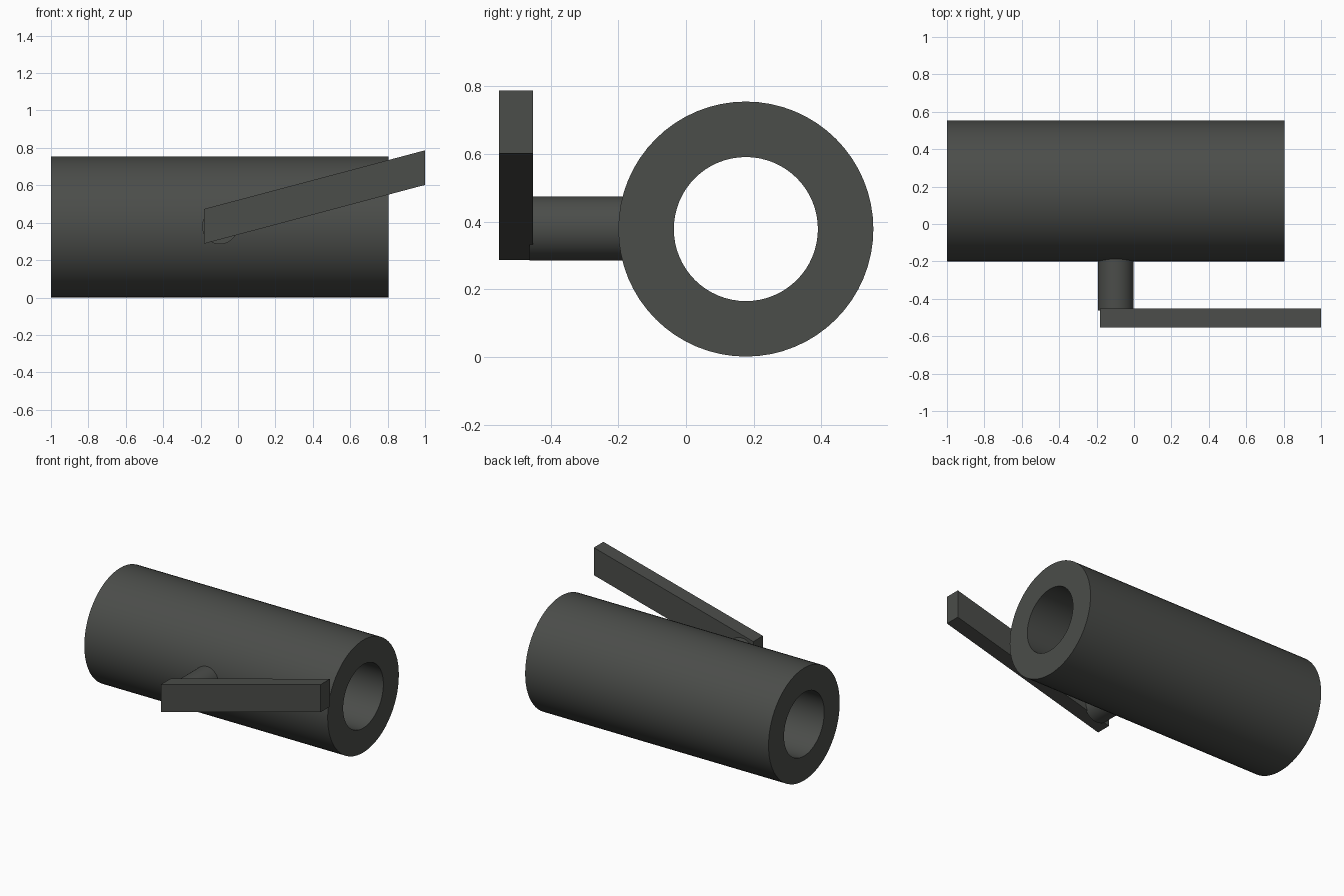
import bpy, bmesh, math
from mathutils import Matrix

if "Cube" in bpy.data.objects:
    bpy.data.objects.remove(bpy.data.objects["Cube"])

mat = bpy.data.materials.new("dark_grey")
mat.diffuse_color = (0.07, 0.074, 0.068, 1)
mat.use_nodes = True
mat.node_tree.nodes["Principled BSDF"].inputs["Base Color"].default_value = mat.diffuse_color


def finish(name, bm, smooth=False):
    bmesh.ops.recalc_face_normals(bm, faces=bm.faces)
    mesh = bpy.data.meshes.new(name)
    bm.to_mesh(mesh)
    bm.free()
    obj = bpy.data.objects.new(name, mesh)
    bpy.context.collection.objects.link(obj)
    mesh.materials.append(mat)
    if smooth:
        bpy.ops.object.select_all(action='DESELECT')
        obj.select_set(True)
        bpy.context.view_layer.objects.active = obj
        bpy.ops.object.shade_smooth_by_angle(angle=math.radians(30))
    return obj


# Thick-walled tube along x: lathe of a rectangular wall section
CY, CZ = 0.177, 0.378
SEGS = 64
bm = bmesh.new()
section = [(-1, 0.213), (0.805, 0.213), (0.805, 0.377), (-1, 0.377)]
rings = []
for i in range(SEGS):
    a = 2 * math.pi * i / SEGS
    rings.append([bm.verts.new((x, CY + r * math.cos(a), CZ + r * math.sin(a)))
                  for x, r in section])
for i in range(SEGS):
    p, q = rings[i], rings[(i + 1) % SEGS]
    for j in range(4):
        k = (j + 1) % 4
        bm.faces.new((p[j], p[k], q[k], q[j]))
finish("tube", bm, smooth=True)

# Pivot pin along y, from inside the lever to inside the tube wall
y0, y1 = -0.463, -0.15
bm = bmesh.new()
bmesh.ops.create_cone(bm, cap_ends=True, segments=48, radius1=0.095,
                      radius2=0.095, depth=y1 - y0,
                      matrix=Matrix.Translation((-0.097, (y0 + y1) / 2, 0.38))
                      @ Matrix.Rotation(math.pi / 2, 4, 'X'))
finish("pivot_pin", bm, smooth=True)

# Slanted lever: parallelogram profile with upright ends
bm = bmesh.new()
profile = [(-0.183, 0.287), (1, 0.602), (1, 0.787), (-0.183, 0.473)]
face = bm.faces.new([bm.verts.new((x, -0.553, z)) for x, z in profile])
ext = bmesh.ops.extrude_face_region(bm, geom=[face], use_keep_orig=True)
bmesh.ops.translate(bm, vec=(0, 0.101, 0),
                    verts=[e for e in ext["geom"] if isinstance(e, bmesh.types.BMVert)])
finish("lever", bm)
